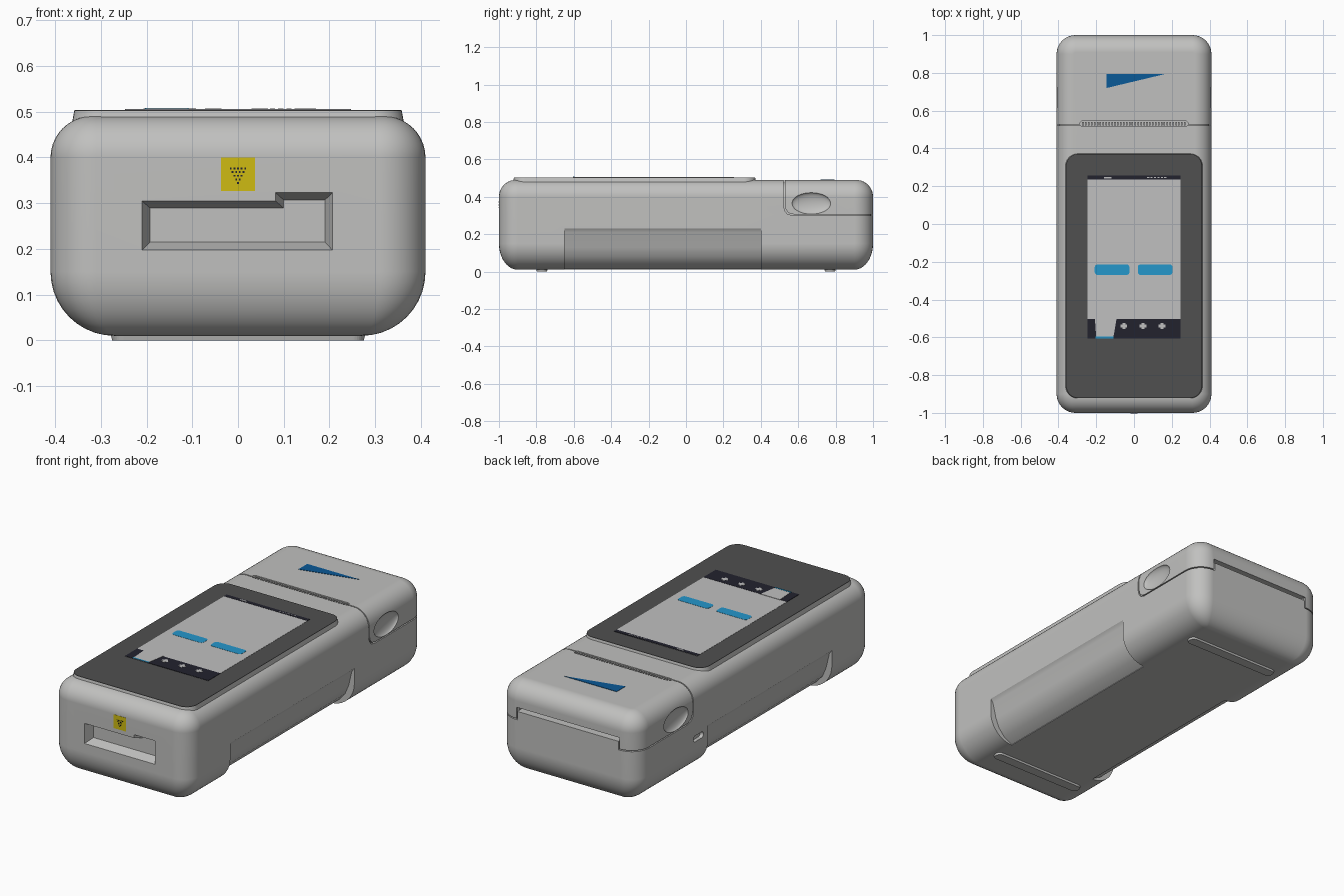
import bpy
import bmesh
from math import sin, cos, pi, radians

if "Cube" in bpy.data.objects:
    bpy.data.objects.remove(bpy.data.objects["Cube"])


def material(name, r, g, b):
    m = bpy.data.materials.new(name)
    m.use_nodes = True
    m.diffuse_color = (r, g, b, 1)
    m.node_tree.nodes["Principled BSDF"].inputs["Base Color"].default_value = (r, g, b, 1)
    return m


GREY = material("casing_grey", 0.53, 0.53, 0.52)
BEZEL = material("bezel_dark_grey", 0.08, 0.08, 0.08)
SCREEN = material("screen_light_grey", 0.53, 0.53, 0.53)
NAVY = material("screen_navy", 0.016, 0.016, 0.027)
BLUE = material("button_blue", 0.018, 0.31, 0.6)
DEEP = material("emblem_blue", 0.003, 0.1, 0.31)
YELLOW = material("sticker_yellow", 0.62, 0.5, 0.006)


def finish(name, bm, mat):
    bmesh.ops.recalc_face_normals(bm, faces=bm.faces)
    mesh = bpy.data.meshes.new(name)
    bm.to_mesh(mesh)
    bm.free()
    obj = bpy.data.objects.new(name, mesh)
    bpy.context.collection.objects.link(obj)
    if mat:
        mesh.materials.append(mat)
    return obj


def loft(name, rings, mat=None):
    """Skin a list of equal-length point rings and cap both ends."""
    bm = bmesh.new()
    rows = [[bm.verts.new(p) for p in ring] for ring in rings]
    n = len(rows[0])
    for a, b in zip(rows, rows[1:]):
        for i in range(n):
            j = (i + 1) % n
            bm.faces.new((a[i], a[j], b[j], b[i]))
    bm.faces.new(rows[0])
    bm.faces.new(rows[-1])
    return finish(name, bm, mat)


def prism(name, pts, axis, lo, hi, mat=None, end=None):
    """Extrude a 2D outline along an axis, optionally tapering to a second outline."""
    place = {"x": lambda u, v, d: (d, u, v),
             "y": lambda u, v, d: (u, d, v),
             "z": lambda u, v, d: (u, v, d)}[axis]
    return loft(name, [[place(u, v, lo) for u, v in pts],
                       [place(u, v, hi) for u, v in end or pts]], mat)


def rrect(cx, cy, hw, hh, r, n=8):
    pts = []
    for k, (sx, sy) in enumerate(((1, 1), (-1, 1), (-1, -1), (1, -1))):
        for i in range(n + 1):
            a = (k + i / n) * pi / 2
            pts.append((cx + sx * (hw - r) + r * cos(a), cy + sy * (hh - r) + r * sin(a)))
    return pts


def rect(x0, x1, y0, y1):
    return [(x0, y0), (x1, y0), (x1, y1), (x0, y1)]


def cut(target, cutter):
    mod = target.modifiers.new("cut", "BOOLEAN")
    mod.operation, mod.solver, mod.object = "DIFFERENCE", "EXACT", cutter
    bpy.context.view_layer.objects.active = target
    bpy.ops.object.modifier_apply(modifier=mod.name)
    bpy.data.objects.remove(cutter)


def smooth(obj):
    bpy.ops.object.select_all(action="DESELECT")
    obj.select_set(True)
    bpy.context.view_layer.objects.active = obj
    bpy.ops.object.shade_smooth_by_angle(angle=radians(30))
    mod = obj.modifiers.new("even_normals", "WEIGHTED_NORMAL")
    mod.keep_sharp = True


def casing(name, shrink, mat=None, steps=10):
    """Rounded block with a wider radius along its lower long edges."""
    levels = []
    for i in range(steps + 1):
        a = i / steps * pi / 2
        levels.append((0.14 * (1 - sin(a)), 0.1 * (1 - sin(a)), 0.15 - 0.14 * cos(a)))
    for i in range(steps + 1):
        a = i / steps * pi / 2
        inset = 0.09 * (1 - cos(a))
        levels.append((inset, inset, 0.4 + 0.09 * sin(a)))
    rings = []
    for ix, iy, z in levels:
        z = 0.25 + (z - 0.25) * (0.24 - shrink) / 0.24
        r = max(0.1 - iy - shrink, 0.012)
        rings.append([(x, y, z) for x, y in
                      rrect(0, 0, 0.41 - ix - shrink, 1 - iy - shrink, r)])
    return loft(name, rings, mat)


body = casing("casing", 0, GREY)

# Side grip recesses and oval finger dimples
grip = [(0.413, 0.236), (0.395, 0.21), (0.376, 0.13), (0.355, 0.08), (0.32, 0.04),
        (0.27, 0.013), (0.27, -0.05), (0.5, -0.05), (0.5, 0.236)]
for s in (1, -1):
    cut(body, prism("grip_cutter", [(s * x, z) for x, z in grip], "y", -0.65, 0.4))
    bm = bmesh.new()
    bmesh.ops.create_uvsphere(bm, u_segments=32, v_segments=16, radius=1)
    for v in bm.verts:
        v.co = (s * 0.412 + v.co.x * 0.025, 0.67 + v.co.y * 0.104, 0.365 + v.co.z * 0.058)
    cut(body, finish("dimple_cutter", bm, None))

# Cover seam: a shallow groove that leaves the middle of the back free
path = [(0.522, 0.6), (0.522, 0.35), (0.528, 0.325), (0.543, 0.307), (0.57, 0.3), (1.1, 0.3)]
seam = prism("seam_cutter", path + [(y + 0.006, z + 0.006) for y, z in reversed(path)],
             "x", -0.5, 0.5)
cut(seam, casing("seam_core", 0.012))
cut(seam, prism("seam_gap", rect(-0.3, 0.3, 0.2, 0.4), "y", 0.9, 1.2))
cut(body, seam)

# Paper slot at the back with its side steps
cut(body, prism("slot_cutter", rect(-0.3, 0.3, 0.345, 0.366), "y", 0.95, 1.1))
for s in (1, -1):
    cut(body, prism("step_cutter", rect(s * 0.303 - 0.003, s * 0.303 + 0.003, 0.301, 0.366),
                    "y", 0.988, 1.1))

# Tear slit on top with teeth
cut(body, prism("slit_cutter", rrect(0, 0.531, 0.285, 0.014, 0.012), "z", 0.478, 0.6))
for i in range(36):
    x = -0.27 + i * 0.0154
    prism("tear_tooth", rect(x - 0.004, x + 0.004, 0.522, 0.54), "z", 0.475, 0.488, GREY)

# Stepped, tapered card opening at the front
outer = [(-0.21, 0.197), (0.207, 0.197), (0.207, 0.323), (0.082, 0.323), (0.082, 0.305),
         (-0.21, 0.305)]
inner = [(-0.192, 0.215), (0.19, 0.215), (0.19, 0.307), (0.1, 0.307), (0.1, 0.289),
         (-0.192, 0.289)]
cut(body, prism("opening_cutter", outer, "y", -1.0005, -0.95, end=inner))

# Charging port on the model's right side
cut(body, prism("port_cutter", rrect(0.48, 0.2, 0.042, 0.016, 0.015), "x", -0.5, -0.39))
smooth(body)

# Feet
for s in (1, -1):
    prism("foot", rrect(0, s * 0.77, 0.275, 0.027, 0.025), "z", 0, 0.02, GREY,
          end=rrect(0, s * 0.77, 0.28, 0.032, 0.03))

# Raised screen frame and dark bezel
smooth(prism("screen_frame", rrect(0, -0.275, 0.368, 0.655, 0.07), "z", 0.45, 0.502, GREY,
             end=rrect(0, -0.275, 0.358, 0.645, 0.06)))
prism("bezel", rrect(0, -0.275, 0.358, 0.645, 0.06), "z", 0.501, 0.504, BEZEL)


def plate(name, pts, mat, layer=1):
    prism(name, pts, "z", 0.503, 0.504 + 0.001 * layer, mat)


# Display contents
plate("display", rect(-0.247, 0.247, -0.605, 0.257), SCREEN)
plate("status_bar", rect(-0.247, 0.247, 0.235, 0.257), NAVY, 2)
plate("status_mark", rect(-0.16, -0.12, 0.242, 0.25), SCREEN, 3)
for i in range(6):
    x = 0.07 + i * 0.018
    plate("status_dot", rect(x, x + 0.011, 0.243, 0.248), SCREEN, 3)
plate("navigation_bar", rect(-0.247, 0.247, -0.605, -0.502), NAVY, 2)
plate("active_tab", [(-0.2, -0.605), (-0.11, -0.605), (-0.092, -0.5), (-0.207, -0.5)], SCREEN, 3)
plate("tab_underline", rect(-0.203, -0.108, -0.605, -0.596), BLUE, 4)
for x in (-0.054, 0.048, 0.148):
    plate("icon_bar", rect(x - 0.018, x + 0.018, -0.547, -0.533), SCREEN, 3)
    plate("icon_post", rect(x - 0.008, x + 0.008, -0.557, -0.523), SCREEN, 3)
for x in (-0.116, 0.112):
    plate("screen_button", rrect(x, -0.242, 0.092, 0.028, 0.015, 3), BLUE, 2)

# Wedge emblem on the cover
prism("cover_wedge", [(-0.145, 0.72), (0.165, 0.794), (-0.145, 0.794)], "z", 0.487, 0.492, DEEP)

# Front sticker with a dotted triangle
prism("sticker", rect(-0.037, 0.037, 0.327, 0.4), "y", -1.001, -0.998, YELLOW)
for row, count in enumerate((5, 4, 3, 2, 1)):
    for i in range(count):
        x = (i - (count - 1) / 2) * 0.008
        z = 0.376 - row * 0.008
        prism("sticker_dot", rect(x - 0.002, x + 0.002, z - 0.002, z + 0.002),
              "y", -1.002, -0.999, NAVY)
